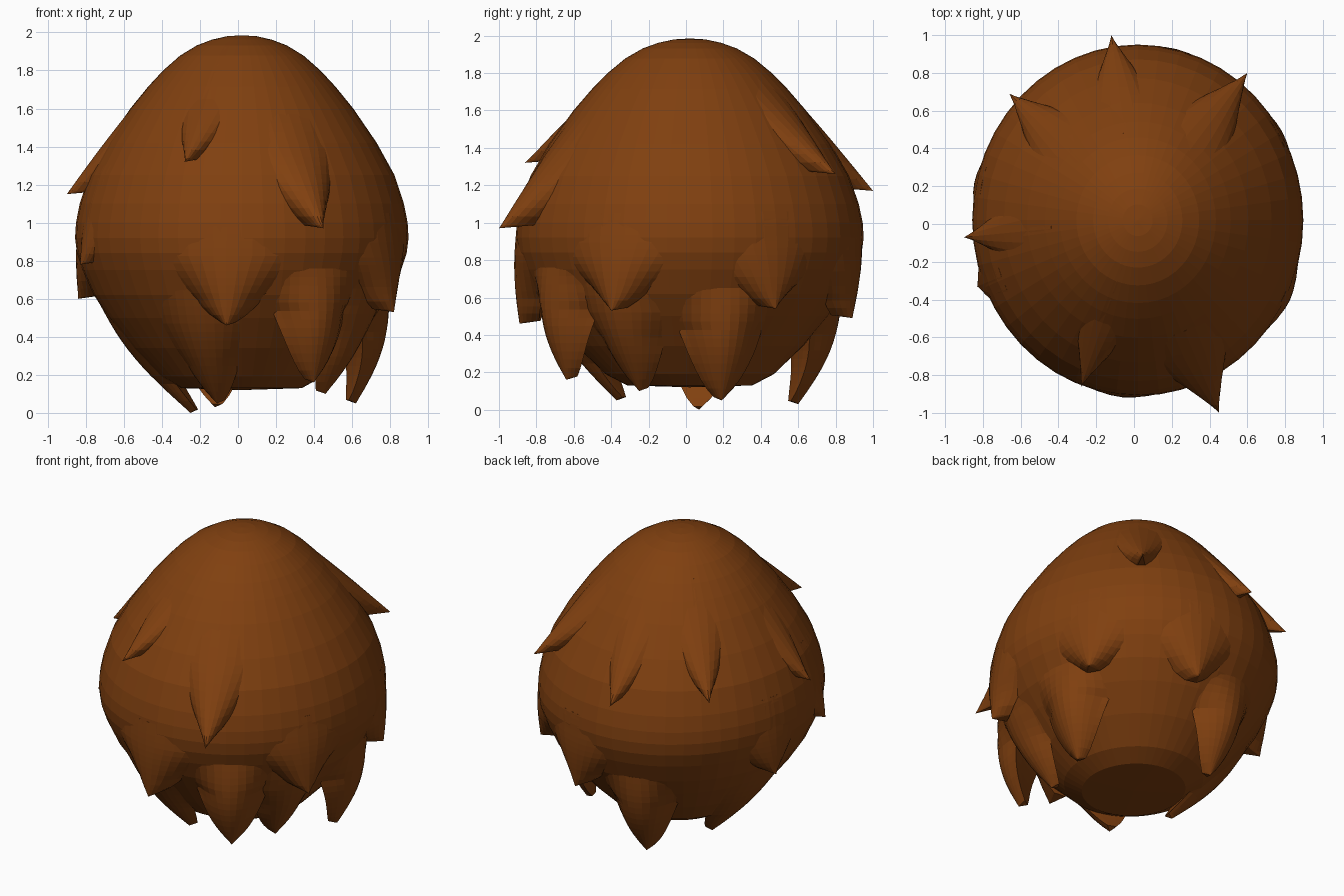
import bpy, bmesh, math
from mathutils import Vector

old = bpy.data.objects.get("Cube")
if old:
    bpy.data.objects.remove(old, do_unlink=True)

# One warm brown for the whole shaggy body
fur = bpy.data.materials.new("brown_fur")
fur.use_nodes = True
colour = (0.216, 0.051, 0.005, 1)
fur.diffuse_color = colour
fur.node_tree.nodes["Principled BSDF"].inputs["Base Color"].default_value = colour

CENTRE = Vector((0.02, 0.02, 0))
STRETCH = Vector((0.985, 1.045, 1))
# Egg outline: radius, height
OUTLINE = [(0.32, 0.13), (0.43, 0.19), (0.58, 0.34), (0.71, 0.5), (0.79, 0.62),
           (0.85, 0.75), (0.88, 0.84), (0.89, 0.92), (0.885, 1.0), (0.865, 1.1),
           (0.815, 1.25), (0.72, 1.42), (0.595, 1.6), (0.5, 1.715), (0.42, 1.8),
           (0.33, 1.878), (0.24, 1.932), (0.16, 1.962), (0.08, 1.98)]


def radius_at(z):
    for (r0, z0), (r1, z1) in zip(OUTLINE, OUTLINE[1:]):
        if z0 <= z <= z1:
            return r0 + (r1 - r0) * (z - z0) / (z1 - z0)
    return 0


def on_body(angle, r, z):
    p = Vector((r * math.cos(angle), r * math.sin(angle), z))
    return CENTRE + p * STRETCH


def loft(name, rings, start, end):
    """Skin closed rings of points and cap both ends with a single point."""
    bm = bmesh.new()
    rows = [[bm.verts.new(p) for p in ring] for ring in rings]
    first, last = bm.verts.new(start), bm.verts.new(end)
    n = len(rows[0])
    for i in range(n):
        j = (i + 1) % n
        for a, b in zip(rows, rows[1:]):
            bm.faces.new((a[i], a[j], b[j], b[i]))
        bm.faces.new((first, rows[0][j], rows[0][i]))
        bm.faces.new((last, rows[-1][i], rows[-1][j]))
    bmesh.ops.recalc_face_normals(bm, faces=bm.faces[:])
    mesh = bpy.data.meshes.new(name)
    bm.to_mesh(mesh)
    bm.free()
    mesh.materials.append(fur)
    obj = bpy.data.objects.new(name, mesh)
    bpy.context.collection.objects.link(obj)


def lock(name, tip, length, width, bulge, undercut):
    """Ridge of fur that swells out of the body and narrows to a tip.
    Undercut is the depth of the ledge behind the tip."""
    tip = Vector(tip)
    rel = tip - CENTRE
    x, y = rel.x / STRETCH.x, rel.y / STRETCH.y
    angle, tip_r = math.atan2(y, x), math.hypot(x, y)
    top = tip.z + length
    root_r = radius_at(top)
    rings = []
    steps, half = 14, 6
    for k in range(steps):
        s = 0.97 * k / (steps - 1)
        z = top - length * s
        line = root_r + (tip_r - root_r) * s + bulge * math.sin(math.pi * s)
        ridge = max(line, radius_at(z))
        depth = 0.2 + (undercut - 0.2) * s
        base = max(min(radius_at(z), ridge - undercut * s), ridge - depth) - 0.012
        spread = width * min(1, (1 - s) / 0.7) ** 0.7 / max(ridge, 0.35)
        softness = 2 - 1.2 * s
        ring = []
        for i in range(-half, half + 1):
            u = i / half
            r = base + (ridge - base) * (1 - u * u) ** softness
            ring.append(on_body(angle + u * spread, r, z))
        for u in (0.5, -0.5):
            ring.append(on_body(angle + u * spread, base - 0.06 * (1 - s), z))
        rings.append(ring)
    loft(name, rings, on_body(angle, root_r - 0.05, top), tip)


# Egg-shaped body
SEGMENTS = 48
body_rings = [[on_body(math.tau * i / SEGMENTS, r, z) for i in range(SEGMENTS)]
              for r, z in OUTLINE]
loft("body", body_rings, CENTRE + Vector((0, 0, 0.12)), CENTRE + Vector((0, 0, 1.985)))

# Upper locks
UPPER = [(-0.9, -0.07, 1.15), (-0.28, -0.86, 1.32), (0.45, -1.0, 0.97),
         (-0.12, 1.0, 1.17), (0.6, 0.8, 1.26), (-0.66, 0.69, 1.22)]
for n, tip in enumerate(UPPER, 1):
    lock(f"upper_lock_{n}", tip, 0.6, 0.35, 0.01, 0.18)

# Middle locks
MIDDLE = [(-0.06, -0.89, 0.46), (0.82, -0.4, 0.53), (0.77, 0.48, 0.54),
          (0.22, 0.89, 0.49), (-0.84, 0.22, 0.6), (-0.83, -0.33, 0.78)]
for n, tip in enumerate(MIDDLE, 1):
    lock(f"middle_lock_{n}", tip, 0.52, 0.42, 0.02, 0.09)

# Hanging lower locks
LOWER = [(0.4, -0.64, 0.16), (0.62, 0.19, 0.05), (-0.12, 0.6, 0.03),
         (-0.25, 0.07, 0.0), (-0.11, -0.37, 0.05), (0.46, -0.25, 0.1)]
for n, tip in enumerate(LOWER, 1):
    lock(f"lower_lock_{n}", tip, 0.6, 0.3, 0.06, 0.04)
